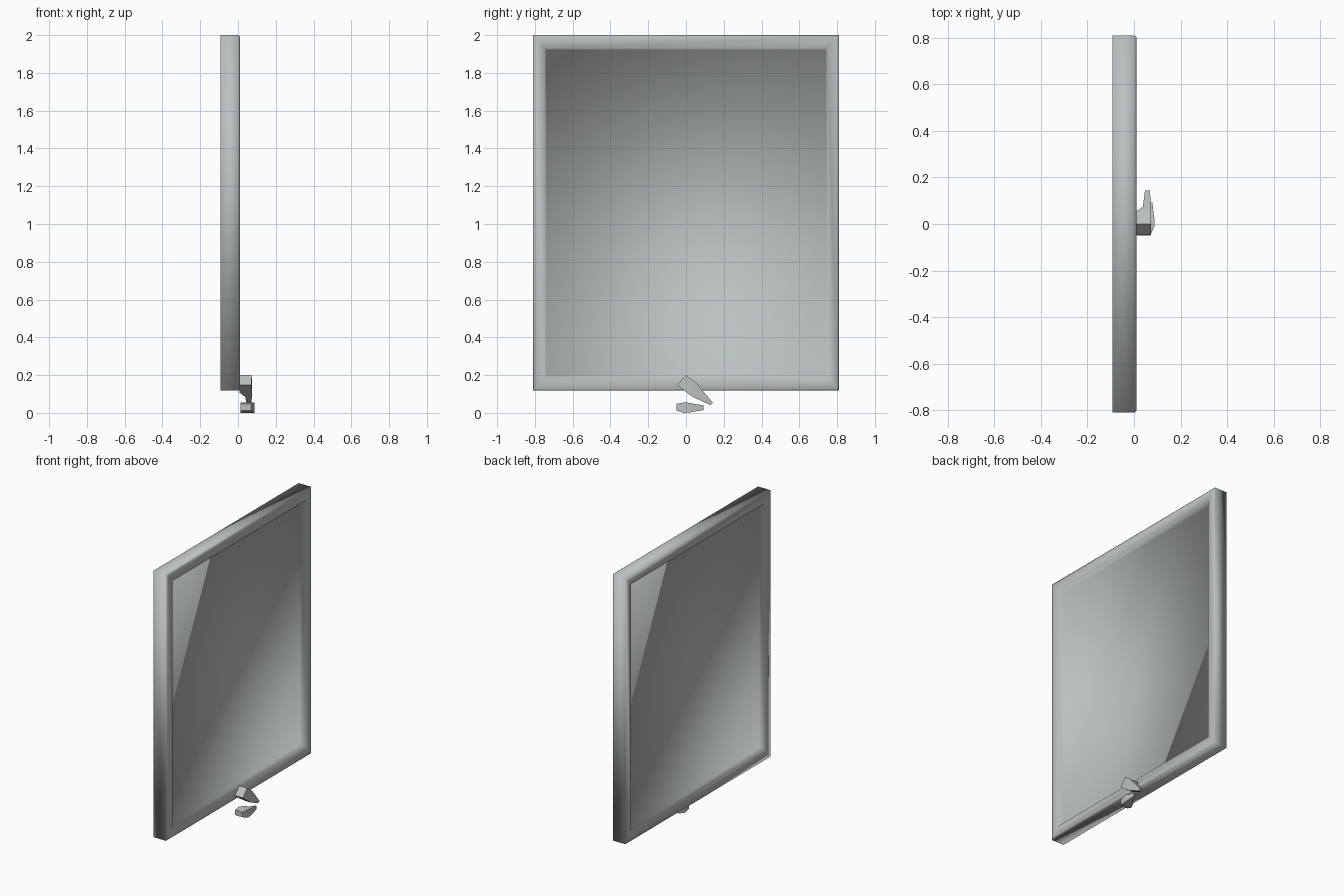
import bpy, bmesh

if "Cube" in bpy.data.objects:
    bpy.data.objects.remove(bpy.data.objects["Cube"])

grey = bpy.data.materials.new("light grey")
grey.diffuse_color = (0.5, 0.53, 0.54, 1)
grey.use_nodes = True
grey.node_tree.nodes["Principled BSDF"].inputs["Base Color"].default_value = grey.diffuse_color


def finish(bm, name, angle=None):
    bmesh.ops.recalc_face_normals(bm, faces=bm.faces[:])
    me = bpy.data.meshes.new(name)
    bm.to_mesh(me)
    bm.free()
    me.materials.append(grey)
    ob = bpy.data.objects.new(name, me)
    bpy.context.collection.objects.link(ob)
    bpy.context.view_layer.objects.active = ob
    ob.select_set(True)
    if angle:
        bpy.ops.object.shade_smooth_by_angle(angle=angle)
    else:
        bpy.ops.object.shade_smooth()
    ob.select_set(False)


def loft(bm, rings):
    """Skin a list of four-cornered rings and close both ends."""
    vs = [[bm.verts.new(p) for p in r] for r in rings]
    for a, b in zip(vs, vs[1:]):
        for i in range(4):
            j = (i + 1) % 4
            bm.faces.new((a[i], a[j], b[j], b[i]))
    bm.faces.new(vs[0])
    bm.faces.new(vs[-1])


def rect(x, inset):
    y, z0, z1 = 0.81 - inset, 0.118 + inset * 1.12, 2.0 - inset * 1.12
    return [(x, -y, z0), (x, y, z0), (x, y, z1), (x, -y, z1)]


# Framed pane: rim with a recessed panel on both sides
bm = bmesh.new()
loft(bm, [rect(-0.055, 0.07), rect(-0.093, 0.062), rect(-0.093, 0.0),
          rect(0.004, 0.0), rect(0.01, 0.008), rect(0.01, 0.062),
          rect(-0.035, 0.07)])
finish(bm, "window_sash")


def lever(name, sections):
    """Each section: upper (y, z), lower (y, z), x range at each end."""
    bm = bmesh.new()
    loft(bm, [[(x0, *lo), (x1, *lo), (x1, *up), (x0, *up)]
              for up, lo, x0, x1 in sections])
    finish(bm, name, 0.7)


# Angled latch lever on the bottom rail
lever("latch_lever", [
    ((0.0, 0.2), (-0.048, 0.148), 0.008, 0.072),
    ((0.053, 0.16), (0.005, 0.107), 0.008, 0.074),
    ((0.073, 0.135), (0.035, 0.085), 0.038, 0.074),
    ((0.143, 0.053), (0.127, 0.042), 0.047, 0.068)])

# Separate catch hook below the sash
lever("latch_catch", [
    ((-0.05, 0.048), (-0.05, 0.012), 0.012, 0.07),
    ((-0.01, 0.055), (-0.01, 0.0), 0.012, 0.087),
    ((0.025, 0.053), (0.025, 0.003), 0.03, 0.087),
    ((0.045, 0.047), (0.045, 0.007), 0.055, 0.084),
    ((0.092, 0.04), (0.092, 0.015), 0.067, 0.079)])
